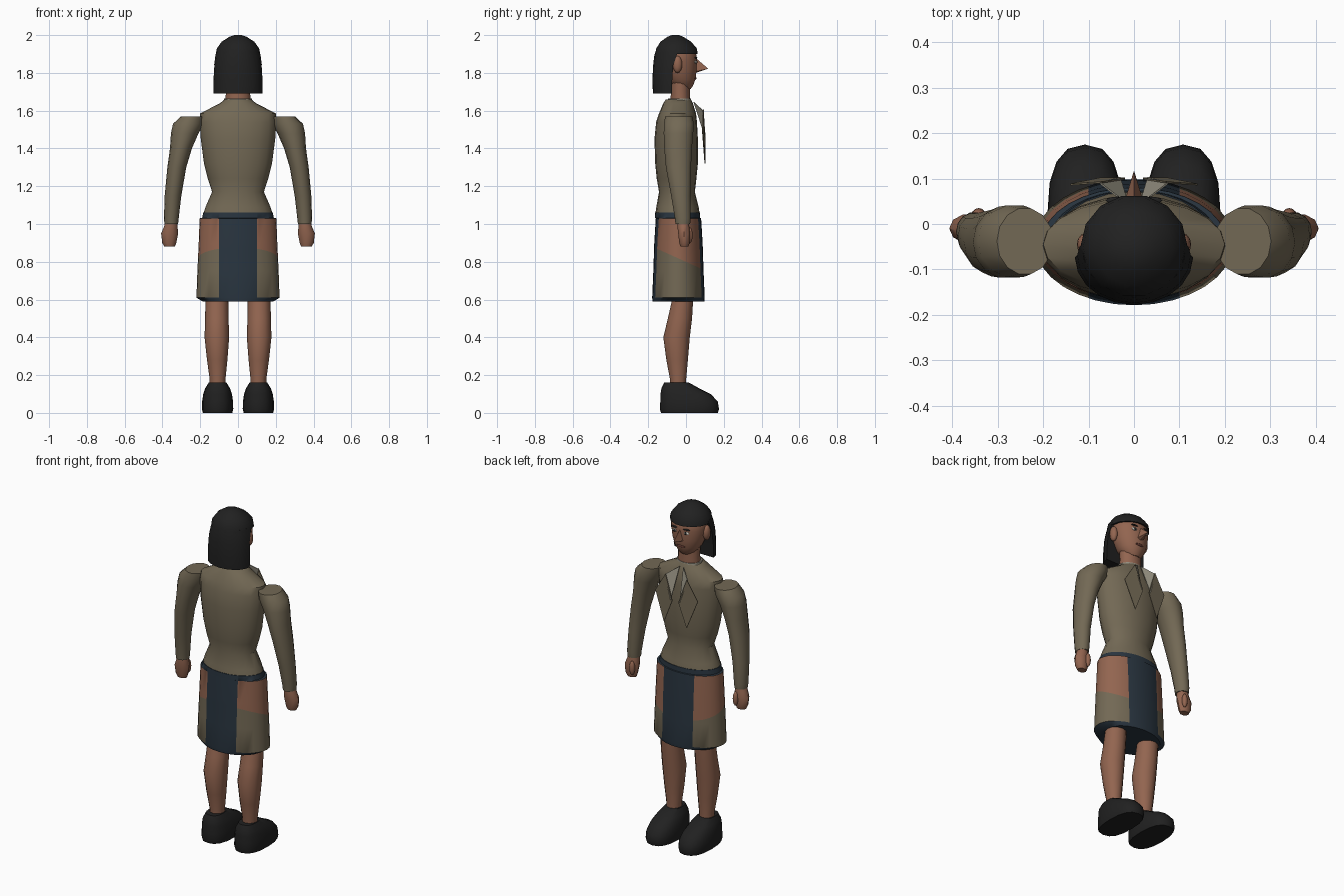
import bpy, bmesh, math
from mathutils import Vector

cube = bpy.data.objects.get("Cube")
if cube:
    bpy.data.objects.remove(cube, do_unlink=True)


def material(name, r, g, b):
    m = bpy.data.materials.new(name)
    m.use_nodes = True
    m.diffuse_color = (r, g, b, 1)
    bsdf = m.node_tree.nodes["Principled BSDF"]
    bsdf.inputs["Base Color"].default_value = (r, g, b, 1)
    bsdf.inputs["Roughness"].default_value = 0.8
    return m


SKIN = material("skin brown", 0.29, 0.13, 0.08)
OLIVE = material("olive cloth", 0.17, 0.14, 0.09)
NAVY = material("navy cloth", 0.022, 0.035, 0.05)
BLACK = material("soft black", 0.015, 0.015, 0.015)
PALE = material("pale collar", 0.3, 0.28, 0.22)
WHITE = material("eye white", 0.6, 0.57, 0.5)
LIPS = material("lip brown", 0.12, 0.04, 0.03)


def finish(name, bm, mats, smooth=True):
    bmesh.ops.recalc_face_normals(bm, faces=bm.faces)
    mesh = bpy.data.meshes.new(name)
    bm.to_mesh(mesh)
    bm.free()
    for m in mats:
        mesh.materials.append(m)
    ob = bpy.data.objects.new(name, mesh)
    bpy.context.collection.objects.link(ob)
    if smooth:
        bpy.ops.object.select_all(action='DESELECT')
        ob.select_set(True)
        bpy.context.view_layer.objects.active = ob
        bpy.ops.object.shade_smooth_by_angle(angle=math.radians(40))
    return ob


def loft_mesh(rings, n=16, power=1.0, arc=(0, 2 * math.pi)):
    """Rings are (z, x centre, y centre, x radius, y radius)."""
    bm = bmesh.new()
    closed = arc[1] - arc[0] > 6.28
    steps = n if closed else n - 1
    rows = []
    for z, cx, cy, rx, ry in rings:
        row = []
        for i in range(n):
            a = arc[0] + (arc[1] - arc[0]) * i / steps
            c, s = math.cos(a), math.sin(a)
            row.append(bm.verts.new((cx + rx * math.copysign(abs(c) ** power, c),
                                     cy + ry * math.copysign(abs(s) ** power, s), z)))
        rows.append(row)
    for a, b in zip(rows, rows[1:]):
        for i in range(n):
            j = (i + 1) % n
            bm.faces.new((a[i], a[j], b[j], b[i]))
    bm.faces.new(rows[0])
    bm.faces.new(rows[-1])
    return bm


def loft(name, rings, mat, **kw):
    return finish(name, loft_mesh(rings, **kw), [mat])


def flip(rings, s):
    return [(z, s * cx, cy, rx, ry) for z, cx, cy, rx, ry in rings]


def blob(name, centre, radii, mat):
    bm = bmesh.new()
    bmesh.ops.create_uvsphere(bm, u_segments=12, v_segments=8, radius=1)
    for v in bm.verts:
        v.co = Vector(centre) + Vector(a * b for a, b in zip(v.co, radii))
    return finish(name, bm, [mat])


def plate(name, points, mat):
    """Thin flat panel, extruded slightly forward."""
    bm = bmesh.new()
    f = bm.faces.new([bm.verts.new(p) for p in points])
    ext = bmesh.ops.extrude_face_region(bm, geom=[f])
    verts = [g for g in ext["geom"] if isinstance(g, bmesh.types.BMVert)]
    bmesh.ops.translate(bm, verts=verts, vec=(0, 0.004, 0))
    return finish(name, bm, [mat], smooth=False)


# Jacket body and neck
loft("jacket", [(1.05, 0, -.045, .185, .118), (1.09, 0, -.045, .172, .112),
                (1.17, 0, -.048, .137, .095), (1.24, 0, -.05, .16, .105),
                (1.32, 0, -.05, .18, .113), (1.45, 0, -.052, .197, .115),
                (1.54, 0, -.05, .203, .108), (1.585, 0, -.045, .2, .098),
                (1.64, 0, -.042, .095, .078), (1.66, 0, -.04, .07, .066)], OLIVE, n=20)
loft("collar_band", [(1.63, 0, -.035, .08, .066), (1.665, 0, -.035, .073, .06)], PALE)
loft("neck", [(1.62, 0, -.03, .068, .053), (1.7, 0, -.03, .064, .05),
              (1.78, 0, -.03, .066, .052)], SKIN)

# Skirt: one tube cut along clean lines, coloured by region
bm = loft_mesh([(.59, 0, -.04, .187, .137), (.61, 0, -.04, .22, .139),
                (.75, 0, -.04, .215, .133), (.9, 0, -.04, .208, .128),
                (1.03, 0, -.04, .203, .12), (1.032, 0, -.045, .19, .12),
                (1.06, 0, -.045, .184, .119)], n=32)
slope = Vector((0, .45, 1))
cuts = [((x, 0, 0), (1, 0, 0)) for x in (-.1, .1)] + [((0, -.145, .865), slope)]
for co, no in cuts:
    bmesh.ops.bisect_plane(bm, geom=bm.verts[:] + bm.edges[:] + bm.faces[:],
                           plane_co=co, plane_no=no)
for f in bm.faces:
    c = f.calc_center_median()
    if abs(c.x) < .1 or c.z < .61 or c.z > 1.03:
        f.material_index = 0
    elif (c - Vector((0, -.145, .865))).dot(slope) > 0:
        f.material_index = 1
    else:
        f.material_index = 2
finish("skirt", bm, [NAVY, SKIN, OLIVE])

# Limbs and paired parts
for side, s in (("left", 1), ("right", -1)):
    loft(side + "_sleeve", flip([
        (1.0, .353, -.017, .036, .04), (1.03, .353, -.017, .039, .043),
        (1.15, .344, -.028, .044, .052), (1.3, .324, -.04, .05, .068),
        (1.4, .302, -.042, .058, .075), (1.48, .282, -.04, .073, .08),
        (1.53, .262, -.038, .082, .081), (1.57, .24, -.038, .062, .074)], s), OLIVE, n=14)
    loft(side + "_hand", flip([
        (.88, .362, -.008, .028, .022), (.9, .364, -.008, .037, .029),
        (.95, .362, -.01, .045, .033), (.985, .356, -.014, .036, .033),
        (1.02, .353, -.015, .029, .03)], s), SKIN, n=10)
    blob(side + "_thumb", (s * .342, .02, .94), (.016, .015, .042), SKIN)
    loft(side + "_leg", flip([
        (.13, .108, -.042, .042, .043), (.18, .108, -.042, .042, .043),
        (.28, .11, -.047, .054, .057), (.4, .112, -.05, .065, .07),
        (.5, .112, -.032, .062, .064), (.62, .112, -.015, .06, .054)], s), SKIN, n=12)
    loft(side + "_shoe", flip([
        (0, .108, .018, .078, .15), (.02, .108, .018, .083, .157),
        (.06, .108, .016, .082, .152), (.1, .108, -.002, .076, .133),
        (.13, .108, -.03, .066, .1), (.16, .108, -.05, .047, .066)], s),
        BLACK, n=16, power=.8)

    # Lapels and shirt collar
    plate(side + "_lapel", [(s * .07, .09, 1.605), (s * .14, .085, 1.49),
                            (s * .075, .098, 1.32), (s * .02, .098, 1.46)], OLIVE)
    plate(side + "_shirt_collar", [(s * .012, .04, 1.645), (s * .075, .088, 1.6),
                                   (s * .03, .1, 1.46)], PALE)

    # Face details
    blob(side + "_ear", (s * .106, -.045, 1.845), (.02, .025, .045), SKIN)
    blob(side + "_eye", (s * .037, .05, 1.858), (.019, .008, .009), WHITE)
    blob(side + "_iris", (s * .037, .055, 1.858), (.008, .006, .008), BLACK)
    blob(side + "_eyebrow", (s * .038, .052, 1.88), (.024, .008, .004), BLACK)

# Head
loft("head", [(1.715, 0, -.01, .035, .035), (1.73, 0, -.018, .055, .055),
              (1.765, 0, -.025, .078, .076), (1.81, 0, -.033, .095, .09),
              (1.87, 0, -.038, .105, .097), (1.92, 0, -.045, .105, .098),
              (1.96, 0, -.05, .075, .07)], SKIN, n=18)
blob("mouth", (0, .046, 1.772), (.028, .01, .008), LIPS)

# Nose: a wedge from brow to tip
bm = bmesh.new()
top, tip, base = [bm.verts.new(p) for p in ((0, .05, 1.88), (0, .118, 1.822), (0, .05, 1.8))]
for s in (-1, 1):
    wing = bm.verts.new((s * .02, .052, 1.808))
    bm.faces.new((top, tip, wing))
    bm.faces.new((tip, base, wing))
finish("nose", bm, [SKIN], smooth=False)

# Hair: cap above the brow and a long back piece
loft("hair_cap", [(1.9, 0, -.05, .118, .115), (1.93, 0, -.05, .112, .11),
                  (1.965, 0, -.054, .086, .083), (1.99, 0, -.056, .048, .045),
                  (2.0, 0, -.056, .02, .02)], BLACK, n=14)
loft("hair_back", [(1.69, 0, -.075, .13, .1), (1.76, 0, -.073, .13, .105),
                   (1.84, 0, -.068, .125, .106), (1.89, 0, -.05, .12, .118),
                   (1.915, 0, -.045, .115, .116)],
     BLACK, n=11, arc=(math.pi, 2 * math.pi))
